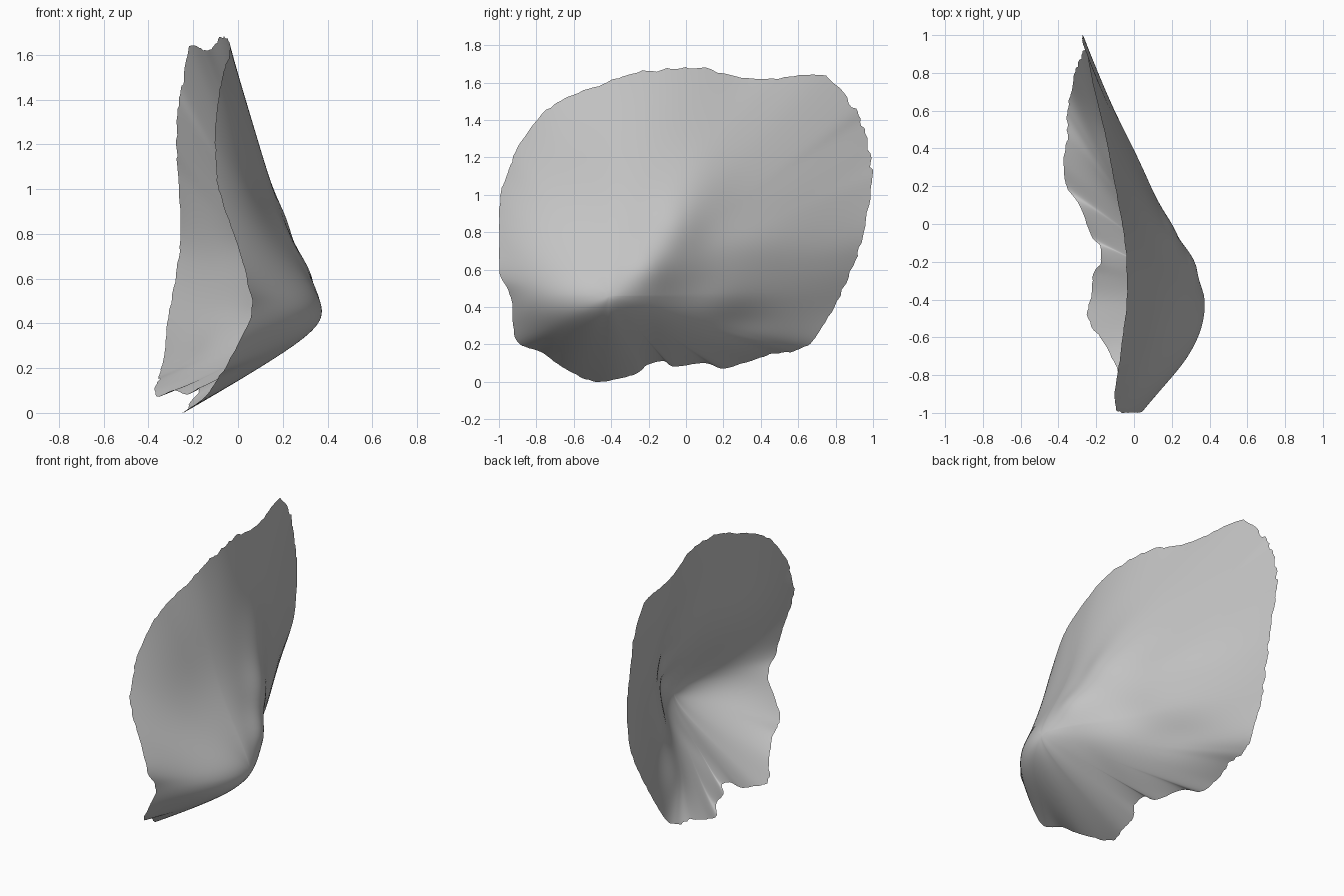
import bpy, bmesh, math
from mathutils import Vector, noise

default_cube = bpy.data.objects.get("Cube")
if default_cube:
    bpy.data.objects.remove(default_cube, do_unlink=True)

# Peak of the bulge, and the rim of the sheet as (y, z, x), going round it
APEX = Vector((-.41, .46, .38))
RIM = [
    (-1, .75, 0), (-1, .58, .04), (-.94, .45, .05), (-.91, .22, -.05),
    (-.78, .16, -.09), (-.65, .07, -.15), (-.5, 0, -.25), (-.38, .01, -.23),
    (-.27, .04, -.22), (-.2, .09, -.18), (-.12, .11, -.18), (-.06, .08, -.23),
    (.1, .1, -.29), (.2, .07, -.36), (.32, .1, -.38), (.46, .145, -.36),
    (.6, .165, -.36), (.7, .23, -.34), (.8, .4, -.32), (.9, .62, -.28),
    (.96, .8, -.26), (1, 1.05, -.27), (1, 1.2, -.28), (.95, 1.38, -.27),
    (.9, 1.48, -.25), (.75, 1.64, -.22), (.5, 1.63, -.16), (.3, 1.63, -.12),
    (.08, 1.69, -.08), (-.1, 1.68, -.05), (-.28, 1.66, -.04),
    (-.42, 1.61, -.04), (-.6, 1.54, -.06),
    (-.75, 1.46, -.08), (-.9, 1.26, -.1), (-.97, 1.1, -.1), (-1, .95, -.07),
]
# Soft swells and hollows: y, z, spread in y, spread in z, height
SWELLS = [
    (.35, .74, .25, .12, .012), (.27, .32, .2, .1, -.025),
    (.06, .5, .16, .13, -.025), (-.2, .24, .08, .12, -.01),
    (-.75, .41, .2, .12, .022), (-.55, .92, .3, .35, -.05),
    (-.2, .61, .12, .12, .045), (-.06, .82, .14, .16, .045),
    (.06, 1.04, .18, .2, .025),
]
STEPS, RINGS, ROUNDING = 7, 36, .15


def smooth_loop(points, steps):
    """Closed Catmull-Rom curve through the points."""
    points = [Vector(p) for p in points]
    count = len(points)
    loop = []
    for i in range(count):
        a, b, c, d = (points[(i + k) % count] for k in (-1, 0, 1, 2))
        for s in range(steps):
            t = s / steps
            loop.append(b + (c - a) * t / 2
                        + (a * 2 - b * 5 + c * 4 - d) * t ** 2 / 2
                        + (b * 3 - a - c * 3 + d) * t ** 3 / 2)
    return loop


def turn(a, b):
    """Signed angle from a to b, kept within half a turn."""
    return (b - a + math.pi) % math.tau - math.pi


def calm_loop(loop, spread):
    """The rim with its notches averaged out by direction from the apex."""
    polar = []
    for p in loop:
        span = p - APEX
        polar.append((math.atan2(span.y, span.x), math.hypot(span.x, span.y), p.z))
    widths = [abs(turn(polar[i - 1][0], polar[(i + 1) % len(polar)][0]))
              for i in range(len(polar))]
    result = []
    for angle, _, _ in polar:
        weights = [w * math.exp(-(turn(angle, q[0]) / spread) ** 2)
                   for w, q in zip(widths, polar)]
        total = sum(weights)
        reach = sum(w * q[1] for w, q in zip(weights, polar)) / total
        x = sum(w * q[2] for w, q in zip(weights, polar)) / total
        result.append(Vector((APEX.x + reach * math.cos(angle),
                              APEX.y + reach * math.sin(angle), x)))
    return result


def cone_point(rim, t):
    """Point on the rounded cone between the apex (t=0) and a rim point (t=1)."""
    span = rim - APEX
    reach = math.hypot(span.x, span.y)
    fall = ((math.hypot(t * reach, ROUNDING) - ROUNDING)
            / (math.hypot(reach, ROUNDING) - ROUNDING))
    # fuller towards the front, flared towards the top and back
    front = max(0, -span.x / reach)
    back = max(0, span.x / reach)
    top = max(0, span.y / reach)
    fall **= .95 + .4 * front ** 2 - .13 * top - .1 * back
    return Vector((APEX.x + span.x * t, APEX.y + span.y * t,
                   APEX.z + span.z * fall))


def surface_point(rim, calm, t):
    """Calm in the middle, following the true rim towards the edge."""
    ragged = abs(noise.noise(rim * 14)) + abs(noise.noise(rim * 35)) / 2
    t *= 1 - .02 * ragged * t ** 8
    y, z, x = cone_point(calm, t).lerp(cone_point(rim, t), t ** 5)
    for cy, cz, wide, tall, height in SWELLS:
        x += height * math.exp(-((y - cy) / wide) ** 2 - ((z - cz) / tall) ** 2)
    return Vector((x, y, z))


# Thin curved sheet: rings of points from the peak out to the rim
bm = bmesh.new()
loop = smooth_loop(RIM, STEPS)
calm = calm_loop(loop, .28)
count = len(loop)
peak = bm.verts.new(surface_point(loop[0], calm[0], 0))
rings = [[bm.verts.new(surface_point(p, c, r / RINGS)) for p, c in zip(loop, calm)]
         for r in range(1, RINGS + 1)]
for i in range(count):
    j = (i + 1) % count
    bm.faces.new((peak, rings[0][i], rings[0][j]))
    for inner, outer in zip(rings, rings[1:]):
        bm.faces.new((inner[i], outer[i], outer[j], inner[j]))
for face in bm.faces:
    face.smooth = True

mesh = bpy.data.meshes.new("curved_shell")
bm.to_mesh(mesh)
bm.free()
shell = bpy.data.objects.new("curved_shell", mesh)
bpy.context.collection.objects.link(shell)

# Plain grey
grey = bpy.data.materials.new("plain_grey")
grey.use_nodes = True
colour = (.55, .55, .55, 1)
grey.diffuse_color = colour
grey.node_tree.nodes["Principled BSDF"].inputs["Base Color"].default_value = colour
mesh.materials.append(grey)
